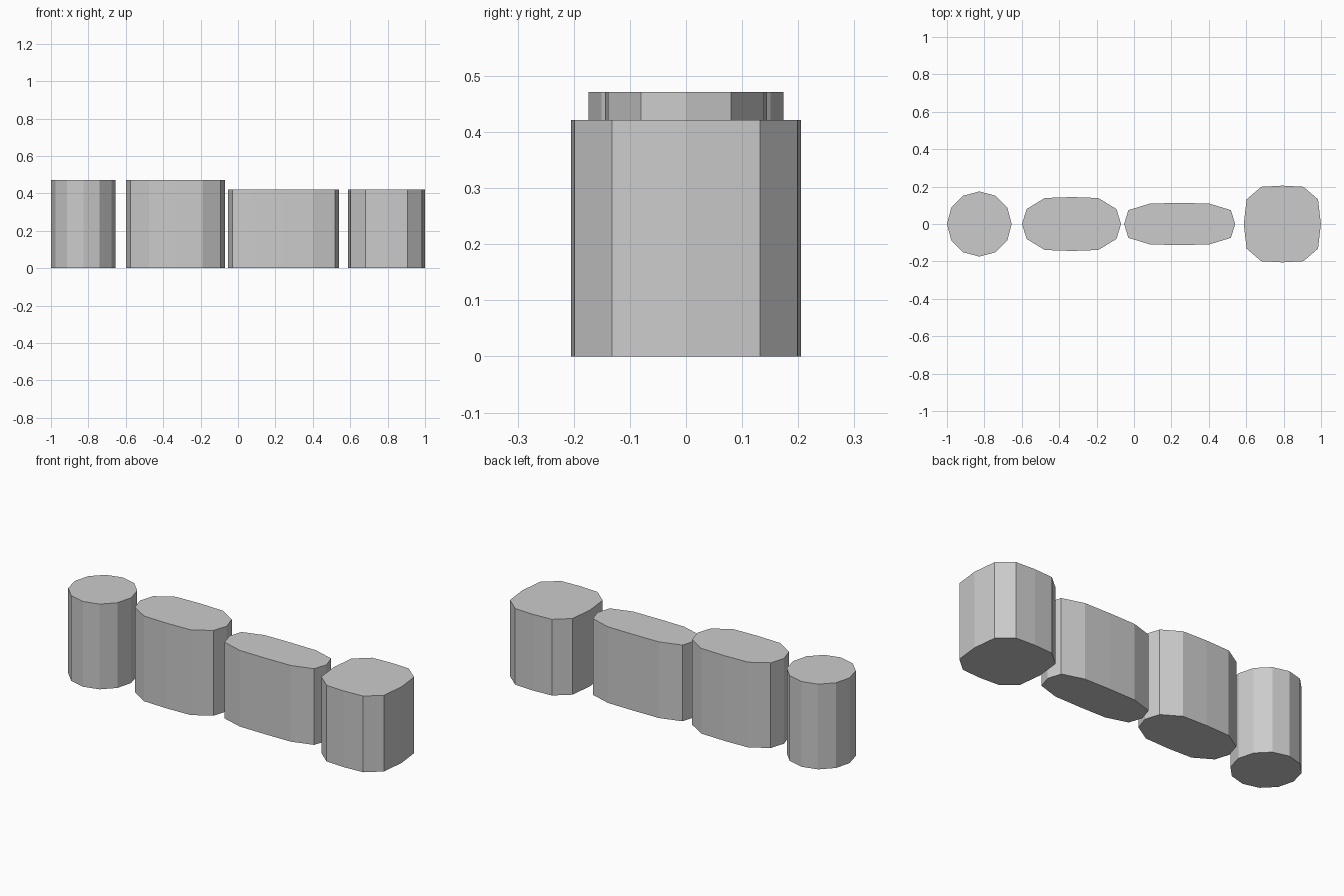
import bpy, bmesh

if "Cube" in bpy.data.objects:
    bpy.data.objects.remove(bpy.data.objects["Cube"])


def rounded_prism(name, cx, height, quarter):
    """Upright twelve-sided prism; quarter = outline from +x axis to +y axis."""
    q = quarter
    upper = q + [(-x, y) for x, y in reversed(q[:-1])]
    outline = upper + [(x, -y) for x, y in reversed(upper[1:-1])]
    bm = bmesh.new()
    base = bm.faces.new([bm.verts.new((x, y, 0)) for x, y in outline])
    ext = bmesh.ops.extrude_face_region(bm, geom=[base], use_keep_orig=True)
    top = [g for g in ext["geom"] if isinstance(g, bmesh.types.BMVert)]
    bmesh.ops.translate(bm, verts=top, vec=(0, 0, height))
    bmesh.ops.recalc_face_normals(bm, faces=bm.faces[:])
    mesh = bpy.data.meshes.new(name)
    bm.to_mesh(mesh)
    bm.free()
    obj = bpy.data.objects.new(name, mesh)
    obj.location.x = cx
    bpy.context.collection.objects.link(obj)


# Tall pair: round post and wide oval block
rounded_prism("round_post", -0.827, 0.471,
              [(0.173, 0), (0.150, 0.087), (0.087, 0.151), (0, 0.174)])
rounded_prism("oval_block", -0.334, 0.471,
              [(0.265, 0), (0.240, 0.080), (0.143, 0.139), (0, 0.144)])

# Short pair: slim long block and squarish block
rounded_prism("slim_block", 0.244, 0.421,
              [(0.297, 0), (0.274, 0.074), (0.156, 0.110), (0, 0.112)])
rounded_prism("square_block", 0.793, 0.421,
              [(0.206, 0), (0.191, 0.132), (0.112, 0.199), (0, 0.205)])
